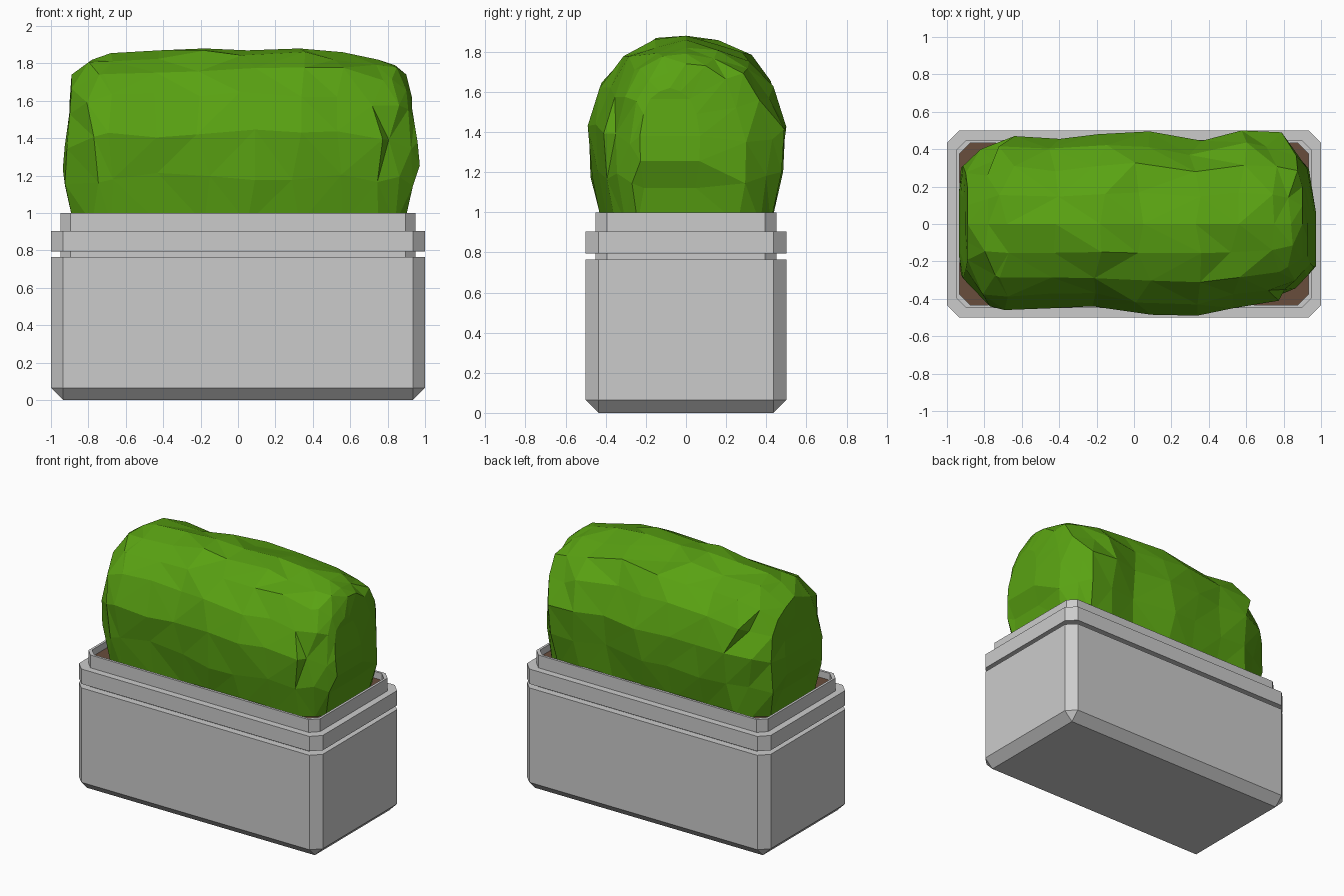
import bpy, bmesh, random

if "Cube" in bpy.data.objects:
    bpy.data.objects.remove(bpy.data.objects["Cube"])

random.seed(4)


def material(name, color):
    m = bpy.data.materials.new(name)
    m.diffuse_color = (*color, 1)
    m.use_nodes = True
    m.node_tree.nodes["Principled BSDF"].inputs["Base Color"].default_value = m.diffuse_color
    return m


def loft(name, rings, mat=None, triangulate=False):
    bm = bmesh.new()
    loops = [[bm.verts.new(p) for p in ring] for ring in rings]
    n = len(rings[0])
    for a, b in zip(loops, loops[1:]):
        for i in range(n):
            j = (i + 1) % n
            bm.faces.new((a[i], a[j], b[j], b[i]))
    bm.faces.new(loops[0][::-1])
    bm.faces.new(loops[-1])
    bmesh.ops.remove_doubles(bm, verts=bm.verts, dist=1e-4)
    if triangulate:
        bmesh.ops.triangulate(bm, faces=bm.faces[:])
    bmesh.ops.recalc_face_normals(bm, faces=bm.faces[:])
    me = bpy.data.meshes.new(name)
    bm.to_mesh(me)
    bm.free()
    ob = bpy.data.objects.new(name, me)
    bpy.context.collection.objects.link(ob)
    if mat:
        me.materials.append(mat)
    return ob


def octagon(inset, chamfer, z):
    """Rectangle with cut corners, inset from the 2 x 1 footprint."""
    x, y, c = 1 - inset, 0.5 - inset, chamfer
    return [(x, c - y, z), (x, y - c, z), (x - c, y, z), (c - x, y, z),
            (-x, y - c, z), (-x, c - y, z), (c - x, -y, z), (x - c, -y, z)]


# Planter: bevelled base, groove, band, thin rim and inner wall
F, C = 0.065, 0.055
profile = [(F, 0, 0), (0, F, F), (0, F, 0.765), (0.05, C, 0.765),
           (0.05, C, 0.795), (0, F, 0.795), (0, F, 0.905), (0.05, C, 0.905),
           (0.05, C, 1.0), (0.068, C, 1.0), (0.068, C, 0.92)]
loft("planter", [octagon(*p) for p in profile])

# Soil filling the rim
loft("soil", [octagon(0.068, C, 0.92), octagon(0.068, C, 0.95)],
     material("soil_brown", (0.14, 0.075, 0.045)))

# Hedge: stations along x as (x, front y, back y, top z)
BASE = 0.945
stations = [(-0.89, -0.29, 0.31, 1.74), (-0.78, -0.44, 0.40, 1.82),
            (-0.68, -0.46, 0.47, 1.855), (-0.42, -0.45, 0.455, 1.87),
            (-0.18, -0.44, 0.48, 1.88), (0.05, -0.485, 0.495, 1.87),
            (0.33, -0.49, 0.445, 1.88), (0.56, -0.45, 0.50, 1.86),
            (0.75, -0.41, 0.49, 1.82), (0.84, -0.35, 0.43, 1.79),
            (0.90, -0.28, 0.30, 1.74)]
# Half section as (share of half width, share of height, end bulge)
half = [(0.86, 0, -0.01), (0.98, 0.27, 0.035), (1.0, 0.52, 0.025),
        (0.88, 0.74, 0.01), (0.66, 0.89, 0.0), (0.34, 0.965, 0.0)]
section = ([(-w, h, b) for w, h, b in half] + [(0, 1, 0)] + half[::-1])

rings = []
last = len(stations) - 1
for k, (x, yf, yb, top) in enumerate(stations):
    ring = []
    side = -1 if k == 0 else 1 if k == last else 0
    for w, h, bulge in section:
        y = w * (yb if w > 0 else -yf)
        j = 0.0 if h in (0, 1) else 0.022
        dent = random.uniform(-0.09, 0.01) if h not in (0, 0.52, 1) else 0
        px = x + side * bulge
        if not side:
            px += random.uniform(-2, 2) * j
        ring.append((px, y * (1 + dent * 0.7),
                     BASE + h * (top - BASE) + random.uniform(-1, 1) * j))
    rings.append(ring)

# Close the ends with a smaller bulging ring for a faceted cap
def cap(x, y, z0, size, bulge):
    return [(x + bulge * b * 30, y + w * size,
             z0 + (h - 0.4) * 0.5) for w, h, b in section]

rings.insert(0, cap(-0.90, 0.0, 1.3, 0.16, -0.035))
rings.append(cap(0.93, -0.08, 1.32, 0.15, 0.04))
loft("hedge", rings, material("leaf_green", (0.10, 0.36, 0.006)), True)
